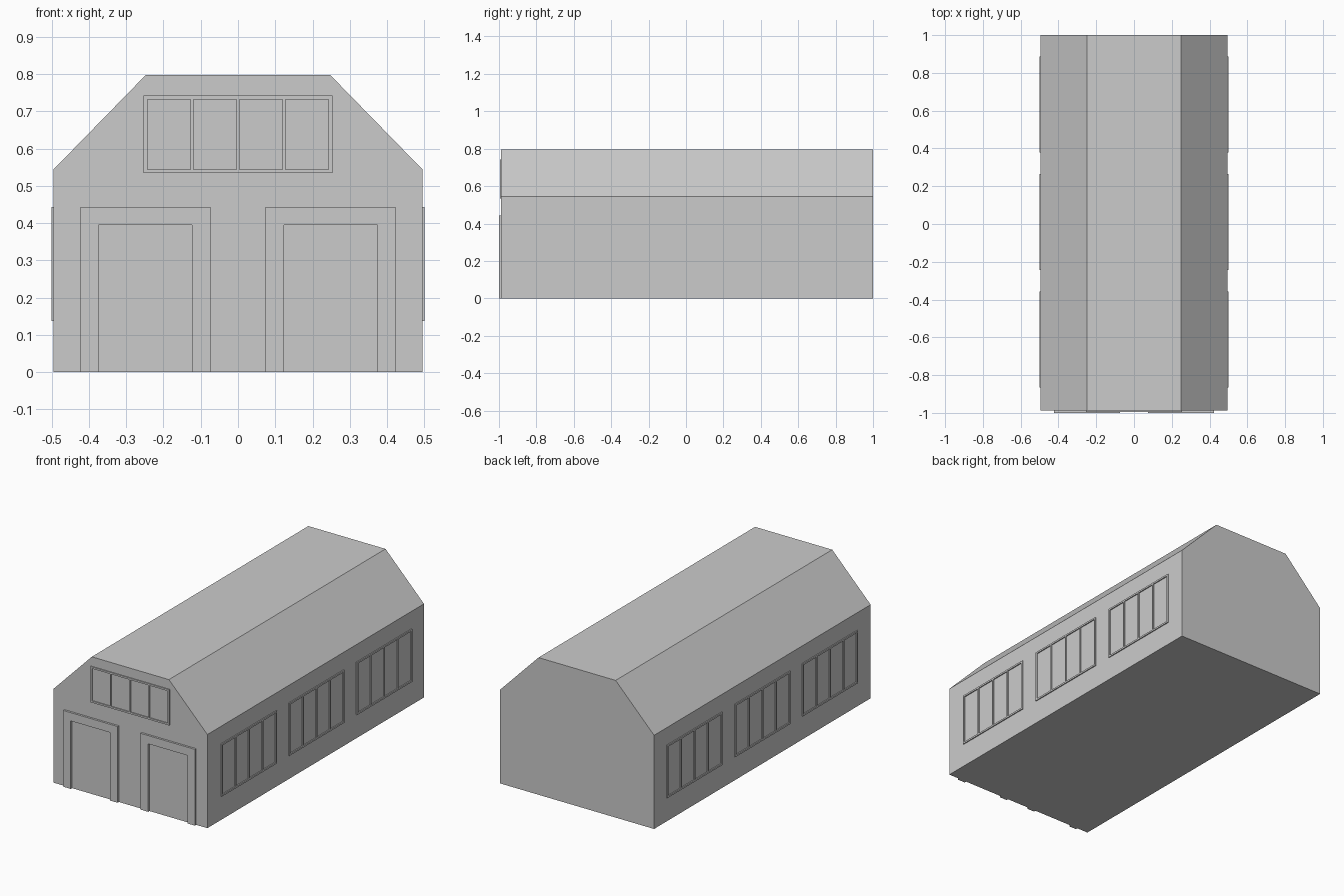
import bpy, bmesh

if "Cube" in bpy.data.objects:
    bpy.data.objects.remove(bpy.data.objects["Cube"])

HALF_W, FRONT, BACK = 0.495, -0.988, 1.0


def make_object(name, bm, mirror=False):
    bmesh.ops.recalc_face_normals(bm, faces=bm.faces)
    mesh = bpy.data.meshes.new(name)
    bm.to_mesh(mesh)
    bm.free()
    obj = bpy.data.objects.new(name, mesh)
    bpy.context.collection.objects.link(obj)
    if mirror:
        obj.modifiers.new("mirror", 'MIRROR').use_axis[0] = True
    return obj


def extrude(bm, offset):
    res = bmesh.ops.extrude_face_region(bm, geom=bm.faces[:])
    verts = [g for g in res["geom"] if isinstance(g, bmesh.types.BMVert)]
    bmesh.ops.translate(bm, verts=verts, vec=offset)


def lattice(name, us, vs, solid, place, offset, mirror=False):
    """Frame made of the solid cells of a grid, extruded off the wall."""
    bm = bmesh.new()
    grid = [[bm.verts.new(place(u, v)) for v in vs] for u in us]
    for i in range(len(us) - 1):
        for j in range(len(vs) - 1):
            if solid(i, j):
                bm.faces.new((grid[i][j], grid[i + 1][j],
                              grid[i + 1][j + 1], grid[i][j + 1]))
    loose = [v for v in bm.verts if not v.link_faces]
    bmesh.ops.delete(bm, geom=loose, context='VERTS')
    extrude(bm, offset)
    return make_object(name, bm, mirror)


def window(name, centre, width, z0, z1, place, offset, mirror=False):
    """Four-pane window frame."""
    border, bar = 0.01, 0.008
    pane = (width - 2 * border - 3 * bar) / 4
    us = [centre - width / 2]
    for step in (border, pane, bar, pane, bar, pane, bar, pane, border):
        us.append(us[-1] + step)
    vs = [z0, z0 + border, z1 - border, z1]
    lattice(name, us, vs, lambda i, j: i % 2 == 0 or j != 1,
            place, offset, mirror)


# Barn body with flat-topped sloping roof
bm = bmesh.new()
half = [(HALF_W, 0), (HALF_W, 0.544), (0.248, 0.797)]
profile = half + [(-x, z) for x, z in reversed(half)]
bm.faces.new([bm.verts.new((x, FRONT, z)) for x, z in profile])
extrude(bm, (0, BACK - FRONT, 0))
make_object("barn_body", bm)

# Pair of door surrounds, open at the floor
lattice("door_surrounds", [0.074, 0.123, 0.375, 0.423], [0, 0.395, 0.443],
        lambda i, j: i != 1 or j == 1,
        lambda u, v: (u, FRONT, v), (0, -1.0 - FRONT, 0), True)

# Loft window above the doors
window("loft_window_frame", 0, 0.507, 0.534, 0.742,
       lambda u, v: (u, FRONT, v), (0, -0.006, 0))

# Three windows on each long wall
for n, y in enumerate((-0.611, 0.01, 0.632), 1):
    window(f"side_window_frames_{n}", y, 0.507, 0.137, 0.443,
           lambda u, v: (HALF_W, u, v), (0.006, 0, 0), True)
